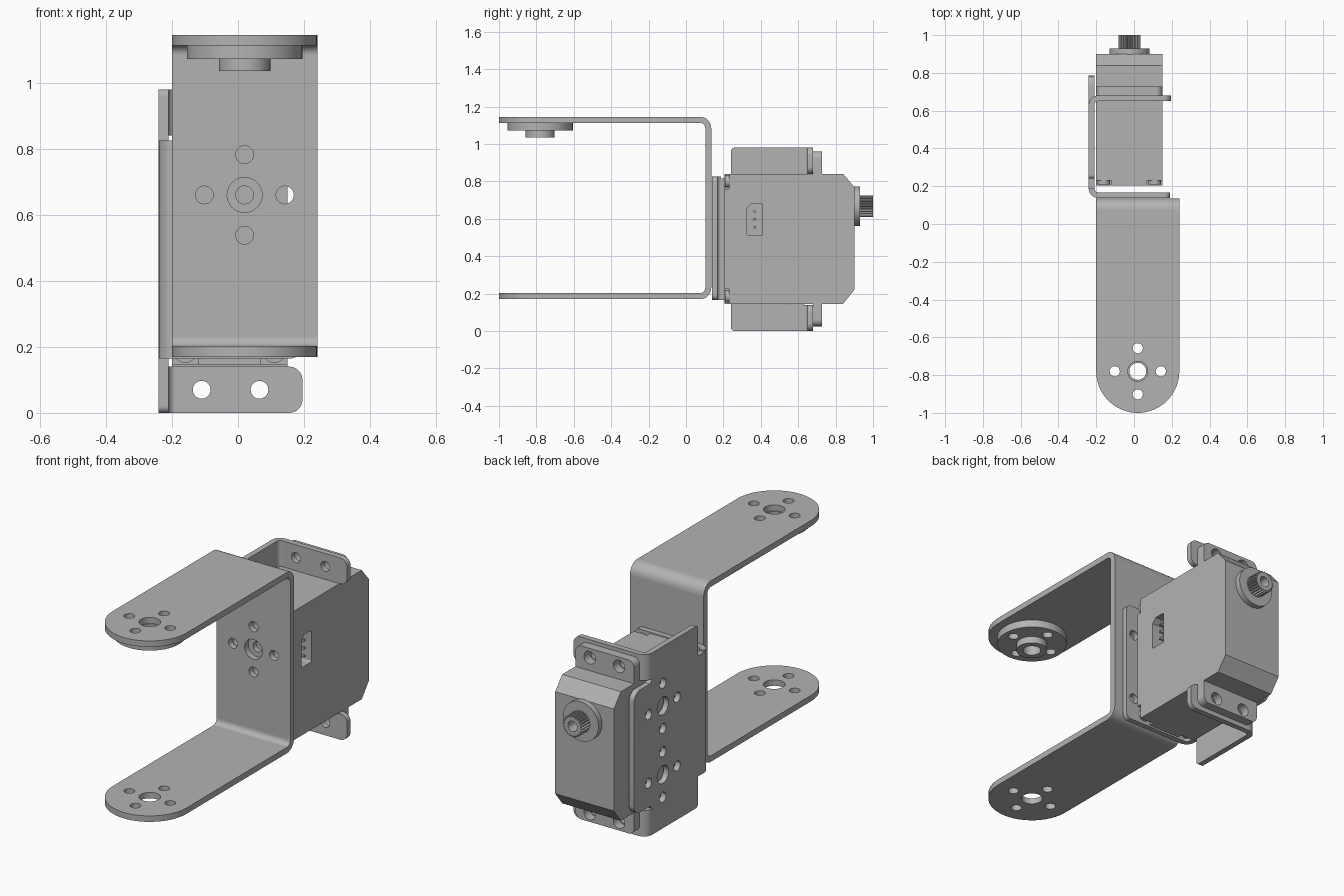
import bpy, bmesh, math
from mathutils import Vector, Matrix

if "Cube" in bpy.data.objects:
    bpy.data.objects.remove(bpy.data.objects["Cube"])

metal = bpy.data.materials.new("plain_grey")
metal.use_nodes = True
grey = (0.45, 0.45, 0.45, 1)
metal.diffuse_color = grey
metal.node_tree.nodes["Principled BSDF"].inputs["Base Color"].default_value = grey

# Local sketch axes for plates whose thickness runs along x, y or z
AXES = {
    "x": Matrix(((0, 0, 1), (1, 0, 0), (0, 1, 0))),
    "y": Matrix(((1, 0, 0), (0, 0, -1), (0, 1, 0))),
    "z": Matrix.Identity(3),
}


def arc(cx, cy, r, start=0, end=360, n=32):
    full = end - start == 360
    steps = n if full else n + 1
    angles = [math.radians(start + (end - start) * i / n) for i in range(steps)]
    return [(cx + r * math.cos(a), cy + r * math.sin(a)) for a in angles]


def rounded(points, n=8):
    """Polygon from (u, v, radius) corners."""
    out = []
    for i, (u, v, r) in enumerate(points):
        p = Vector((u, v))
        if not r:
            out.append((u, v))
            continue
        a = (Vector(points[i - 1][:2]) - p).normalized()
        b = (Vector(points[(i + 1) % len(points)][:2]) - p).normalized()
        half = a.angle(b) / 2
        c = p + (a + b).normalized() * r / math.sin(half)
        s, e = p + a * r / math.tan(half) - c, p + b * r / math.tan(half) - c
        for k in range(n + 1):
            out.append(tuple(c + s.lerp(e, k / n).normalized() * r))
    return out


def rect(u0, u1, v0, v1, r=0):
    return rounded([(u0, v0, r), (u1, v0, r), (u1, v1, r), (u0, v1, r)])


def bend(cu, cv, outer, thick, start):
    """Quarter ring joining two sheet plates."""
    return arc(cu, cv, outer, start, start + 90, 8) + arc(cu, cv, outer - thick, start, start + 90, 8)[::-1]


def cross(u, v, centre, small=0.027, d=0.122, skip_low=False):
    """Centre hole with four small holes around it."""
    spots = [(d, 0), (-d, 0), (0, d)] + ([] if skip_low else [(0, -d)])
    return [arc(u, v, centre)] + [arc(u + a, v + b, small, n=20) for a, b in spots]


def plate(axis, lo, hi, outline, holes=()):
    """Flat sketch with holes, thickened from lo to hi along an axis."""
    cu = bpy.data.curves.new("sketch", "CURVE")
    cu.dimensions, cu.fill_mode, cu.extrude = "2D", "BOTH", (hi - lo) / 2
    for loop in [outline, *holes]:
        sp = cu.splines.new("POLY")
        sp.points.add(len(loop) - 1)
        for pt, (u, v) in zip(sp.points, loop):
            pt.co = (u, v, 0, 1)
        sp.use_cyclic_u = True
    ob = bpy.data.objects.new("sketch", cu)
    bpy.context.collection.objects.link(ob)
    me = bpy.data.meshes.new_from_object(ob.evaluated_get(bpy.context.evaluated_depsgraph_get()))
    bpy.data.objects.remove(ob)
    bm = bmesh.new()
    bm.from_mesh(me)
    bmesh.ops.remove_doubles(bm, verts=bm.verts, dist=0.00005)
    shift = Vector([(lo + hi) / 2 if a == axis else 0 for a in "xyz"])
    bm.transform(Matrix.Translation(shift) @ AXES[axis].to_4x4())
    bmesh.ops.recalc_face_normals(bm, faces=bm.faces)
    bm.to_mesh(me)
    bm.free()
    return me


def part(name, *pieces):
    bm = bmesh.new()
    for me in pieces:
        bm.from_mesh(me)
        bpy.data.meshes.remove(me)
    mesh = bpy.data.meshes.new(name)
    bm.to_mesh(mesh)
    bm.free()
    mesh.materials.clear()
    mesh.materials.append(metal)
    ob = bpy.data.objects.new(name, mesh)
    bpy.context.collection.objects.link(ob)
    bpy.ops.object.select_all(action="DESELECT")
    ob.select_set(True)
    bpy.context.view_layer.objects.active = ob
    bpy.ops.object.shade_smooth_by_angle(angle=math.radians(30))
    return ob


# Long U bracket: two round-ended arms, a wall and two bends
X, T, ARM_Y, AXIS_Z = 0.02, 0.032, -0.78, 0.66
arm = rounded([(-0.2, 0.075, 0), (-0.2, -1, 0.2199), (0.24, -1, 0.2199), (0.24, 0.075, 0)], 14)
part("u_bracket",
     plate("z", 1.145 - T, 1.145, arm, cross(X, ARM_Y, 0.053)),
     plate("z", 0.17, 0.17 + T, arm, cross(X, ARM_Y, 0.053)),
     plate("y", 0.135 - T, 0.135, rect(-0.2, 0.24, 0.23, 1.085), cross(X, AXIS_Z, 0.053)),
     plate("x", -0.2, 0.24, bend(0.075, 1.085, 0.06, T, 0)),
     plate("x", -0.2, 0.24, bend(0.075, 0.23, 0.06, T, 270)))

# Round horn under the upper arm
part("horn",
     plate("z", 1.072, 1.113, arc(X, ARM_Y, 0.175, n=48), cross(X, ARM_Y, 0.045)),
     plate("z", 1.035, 1.072, arc(X, ARM_Y, 0.078), [arc(X, ARM_Y, 0.045)]))

# Motor bracket: base, side wall and two ear tabs
S, LOW_Z = 0.03, 0.29
lower = [(0.188, 0.165, 0), (0.24, 0.165, 0), (0.24, 0, 0.02), (0.63, 0, 0),
         (0.63, 0.14, 0), (0.65, 0.16, 0), (0.785, 0.16, 0.05)]
side = rounded(lower + [(u, 0.98 - v, r) for u, v, r in reversed(lower)])
base = rounded([(-0.19, 0.165, 0), (0.19, 0.165, 0.03), (0.19, 0.825, 0.03), (-0.19, 0.825, 0)])
ear_x = (-0.11, 0.065)
pieces = [
    plate("y", 0.138, 0.138 + S, base, cross(X, AXIS_Z, 0.027) + cross(X, LOW_Z, 0.027, skip_low=True)),
    plate("z", 0.165, 0.825, bend(-0.19, 0.188, 0.05, S, 180)),
    plate("x", -0.24, -0.24 + S, side, cross(0.54, AXIS_Z, 0.048) + cross(0.54, LOW_Z, 0.048)),
]
for z0 in (0, 0.84):
    tab = rounded([(-0.19, z0, 0), (0.195, z0, 0.04), (0.195, z0 + 0.14, 0.04), (-0.19, z0 + 0.14, 0)])
    pieces += [plate("y", 0.68 - S, 0.68, tab, [arc(x, z0 + 0.07, 0.027, n=20) for x in ear_x]),
               plate("z", z0, z0 + 0.14, bend(-0.19, 0.63, 0.05, S, 90))]
part("motor_bracket", *pieces)

# Motor case with chamfered back, socket and notched front corners
case = rounded([(0.23, 0.145, 0), (0.84, 0.145, 0), (0.9, 0.22, 0),
                (0.9, 0.77, 0), (0.84, 0.84, 0), (0.23, 0.84, 0)])
socket = rounded([(0.325, 0.51, 0.008), (0.41, 0.51, 0.008), (0.41, 0.68, 0.008),
                  (0.35, 0.68, 0), (0.325, 0.655, 0)])
x0, x1, z0, z1, n = -0.2, 0.15, 0.145, 0.84, 0.08
front = [(x0 + n, z0), (x1 - n, z0), (x1 - n, z0 + n), (x1, z0 + n), (x1, z1 - n), (x1 - n, z1 - n),
         (x1 - n, z1), (x0 + n, z1), (x0 + n, z1 - n), (x0, z1 - n), (x0, z0 + n), (x0 + n, z0 + n)]
part("motor_case",
     plate("x", x0, 0.08, case),
     plate("x", 0.08, x1, case, [socket]),
     plate("y", 0.205, 0.23, front))
part("socket_pins", *[plate("x", 0.08, 0.14, rect(0.362, 0.374, z - 0.006, z + 0.006))
                      for z in (0.555, 0.597, 0.639)])
part("case_screws", *[plate("y", 0.208, 0.23, arc(x, z, 0.034, n=20), [arc(x, z, 0.015, n=6)])
                      for x in (x0 + 0.04, x1 - 0.04) for z in (z0 + 0.04, z1 - 0.04)])

# Mounting ears
part("mounting_ears", *[plate("y", 0.68, 0.728, rect(x0, x1, a, b, 0.035),
                              [arc(x, z, 0.034, n=20) for x in ear_x])
                        for a, b, z in ((0.025, 0.18, 0.07), (0.8, 0.96, 0.91))])

# Output collar and splined shaft
SX, SZ, TEETH = -0.023, 0.667, 24
spline = []
for i in range(TEETH * 4):
    a, r = 2 * math.pi * i / (TEETH * 4), 0.058 if i % 4 < 2 else 0.049
    spline.append((SX + r * math.cos(a), SZ + r * math.sin(a)))
part("output_collar", plate("y", 0.87, 0.93, arc(SX, SZ, 0.106, n=40)))
part("output_shaft", plate("y", 0.93, 1.0, spline, [arc(SX, SZ, 0.028, n=24)]))
